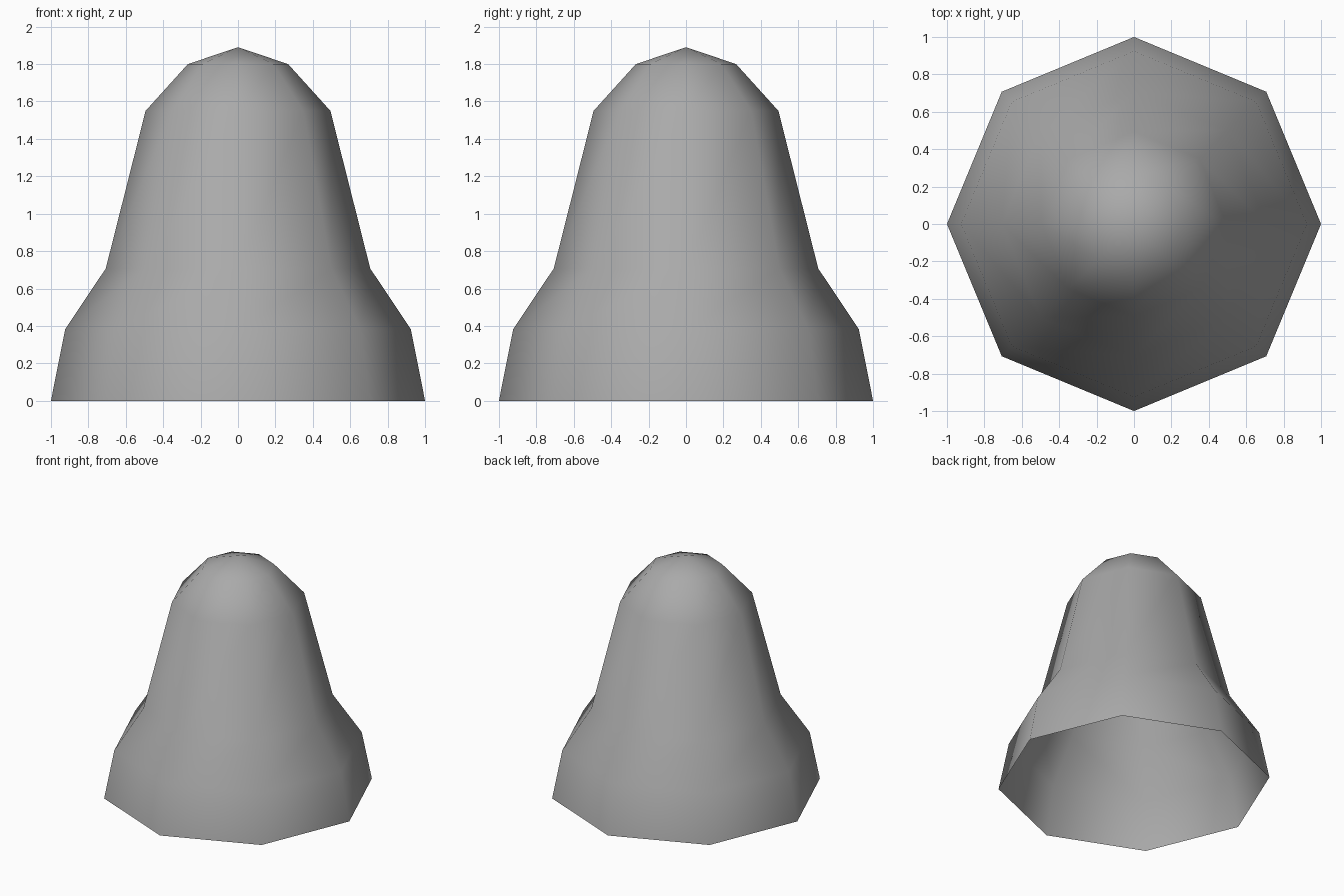
import bpy, bmesh
from math import tau

cube = bpy.data.objects.get("Cube")
if cube:
    bpy.data.objects.remove(cube, do_unlink=True)

# Plain grey material
grey = bpy.data.materials.new("mid_grey")
grey.use_nodes = True
color = (0.4, 0.4, 0.4, 1)
grey.diffuse_color = color
grey.node_tree.nodes["Principled BSDF"].inputs["Base Color"].default_value = color

# Bell outline as (radius, height), from the open rim up to the tip
profile = [(1, 0), (0.924, 0.383), (0.707, 0.707), (0.494, 1.55), (0.268, 1.80), (0, 1.89)]

# Eight-sided hollow shell, open underneath
bm = bmesh.new()
points = [bm.verts.new((r, 0, z)) for r, z in profile]
edges = [bm.edges.new(pair) for pair in zip(points, points[1:])]
bmesh.ops.spin(bm, geom=points + edges, cent=(0, 0, 0), axis=(0, 0, 1),
               angle=tau, steps=8)
bmesh.ops.remove_doubles(bm, verts=bm.verts, dist=0.001)
bmesh.ops.recalc_face_normals(bm, faces=bm.faces)

# Make sure the shell faces outward
side = max(bm.faces, key=lambda f: f.calc_center_median().x)
if side.normal.x < 0:
    bmesh.ops.reverse_faces(bm, faces=bm.faces)
for face in bm.faces:
    face.smooth = True

mesh = bpy.data.meshes.new("bell_shell")
bm.to_mesh(mesh)
bm.free()
mesh.materials.append(grey)
shell = bpy.data.objects.new("bell_shell", mesh)
bpy.context.collection.objects.link(shell)
